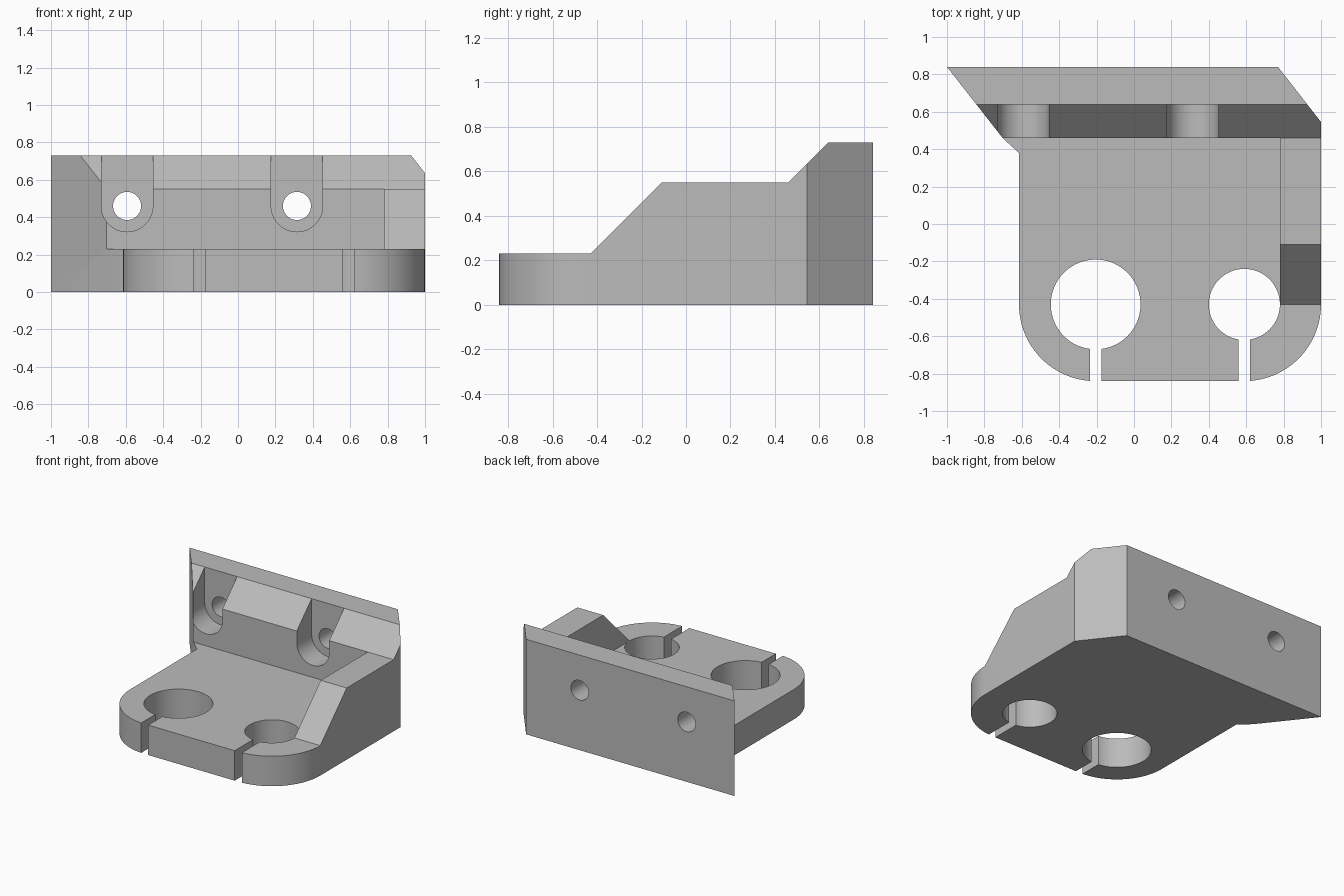
import bpy, bmesh
from math import sin, cos, pi, radians
from mathutils import Vector

if "Cube" in bpy.data.objects:
    bpy.data.objects.remove(bpy.data.objects["Cube"], do_unlink=True)

grey = bpy.data.materials.new("plain grey")
grey.use_nodes = True
colour = (0.5, 0.5, 0.5, 1)
grey.diffuse_color = colour
grey.node_tree.nodes["Principled BSDF"].inputs["Base Color"].default_value = colour


def prism(name, points, axis, low, high):
    """Extrude a flat outline along an axis from low to high."""
    place = {"x": lambda a, b, c: (c, a, b),
             "y": lambda a, b, c: (a, c, b),
             "z": lambda a, b, c: (a, b, c)}[axis]
    bm = bmesh.new()
    face = bm.faces.new([bm.verts.new(place(a, b, low)) for a, b in points])
    top = bmesh.ops.extrude_face_region(bm, geom=[face])["geom"]
    shift = Vector(place(0, 0, high - low))
    bmesh.ops.translate(bm, vec=shift, verts=[v for v in top if isinstance(v, bmesh.types.BMVert)])
    bmesh.ops.recalc_face_normals(bm, faces=bm.faces)
    mesh = bpy.data.meshes.new(name)
    bm.to_mesh(mesh)
    bm.free()
    mesh.materials.append(grey)
    obj = bpy.data.objects.new(name, mesh)
    bpy.context.collection.objects.link(obj)
    return obj


def arc(cx, cy, r, start, end, steps):
    angles = [radians(start + (end - start) * i / steps) for i in range(steps + 1)]
    return [(cx + r * cos(a), cy + r * sin(a)) for a in angles]


def circle(cx, cy, r):
    return arc(cx, cy, r, 0, 360, 64)[:-1]


def box(a0, a1, b0, b1):
    return [(a0, b0), (a1, b0), (a1, b1), (a0, b1)]


def cut(body, cutter):
    cutter.hide_render = True
    mod = body.modifiers.new("cut", "BOOLEAN")
    mod.operation = "DIFFERENCE"
    mod.solver = "EXACT"
    mod.object = cutter
    bpy.context.view_layer.objects.active = body
    bpy.ops.object.modifier_apply(modifier=mod.name)
    bpy.data.objects.remove(cutter, do_unlink=True)


# Plan outline with two rounded front corners and a skewed back wall
LEFT, RIGHT, BORE_Y = -0.205, 0.59, -0.43
outline = [(-1, 0.84), (-0.70, 0.457), (-0.615, 0.38)]
outline += arc(LEFT, BORE_Y, 0.41, 180, 270, 24)
outline += arc(RIGHT, BORE_Y, 0.41, 270, 360, 24)
outline += [(1, 0.545), (0.77, 0.84)]
body = prism("mounting_bracket", outline, "z", 0, 0.73)

# Side silhouette: sloped rib, flat shoulder, bevelled wall
above = [(-1, 0.23), (BORE_Y, 0.23), (-0.11, 0.55), (0.46, 0.55),
         (0.64, 0.73), (0.74, 0.83), (0.74, 1), (-1, 1)]
above[5:7] = [(0.64, 1)]
cut(body, prism("silhouette_cutter", above, "x", -1.2, 1.2))

# Open floor beside the rib
cut(body, prism("floor_cutter", box(-1.2, 0.78, -1, 0.46), "z", 0.23, 1))

# Clamp bores with their front slits
for x, r in ((LEFT, 0.24), (RIGHT, 0.19)):
    cut(body, prism("bore_cutter", circle(x, BORE_Y, r), "z", -0.1, 1))
    cut(body, prism("slit_cutter", box(x - 0.03, x + 0.03, -1, BORE_Y - 0.05), "z", -0.1, 0.5))

# Screw recesses and through holes in the back wall
for x in (-0.593, 0.315):
    recess = arc(x, 0.46, 0.138, 180, 360, 32) + [(x + 0.138, 1), (x - 0.138, 1)]
    cut(body, prism("recess_cutter", recess, "y", 0.2, 0.64))
    cut(body, prism("screw_hole_cutter", circle(x, 0.46, 0.075), "y", 0.3, 1))

# Smooth curved walls, keep edges sharp
bpy.ops.object.select_all(action="DESELECT")
body.select_set(True)
bpy.context.view_layer.objects.active = body
bpy.ops.object.shade_smooth_by_angle(angle=radians(30))
